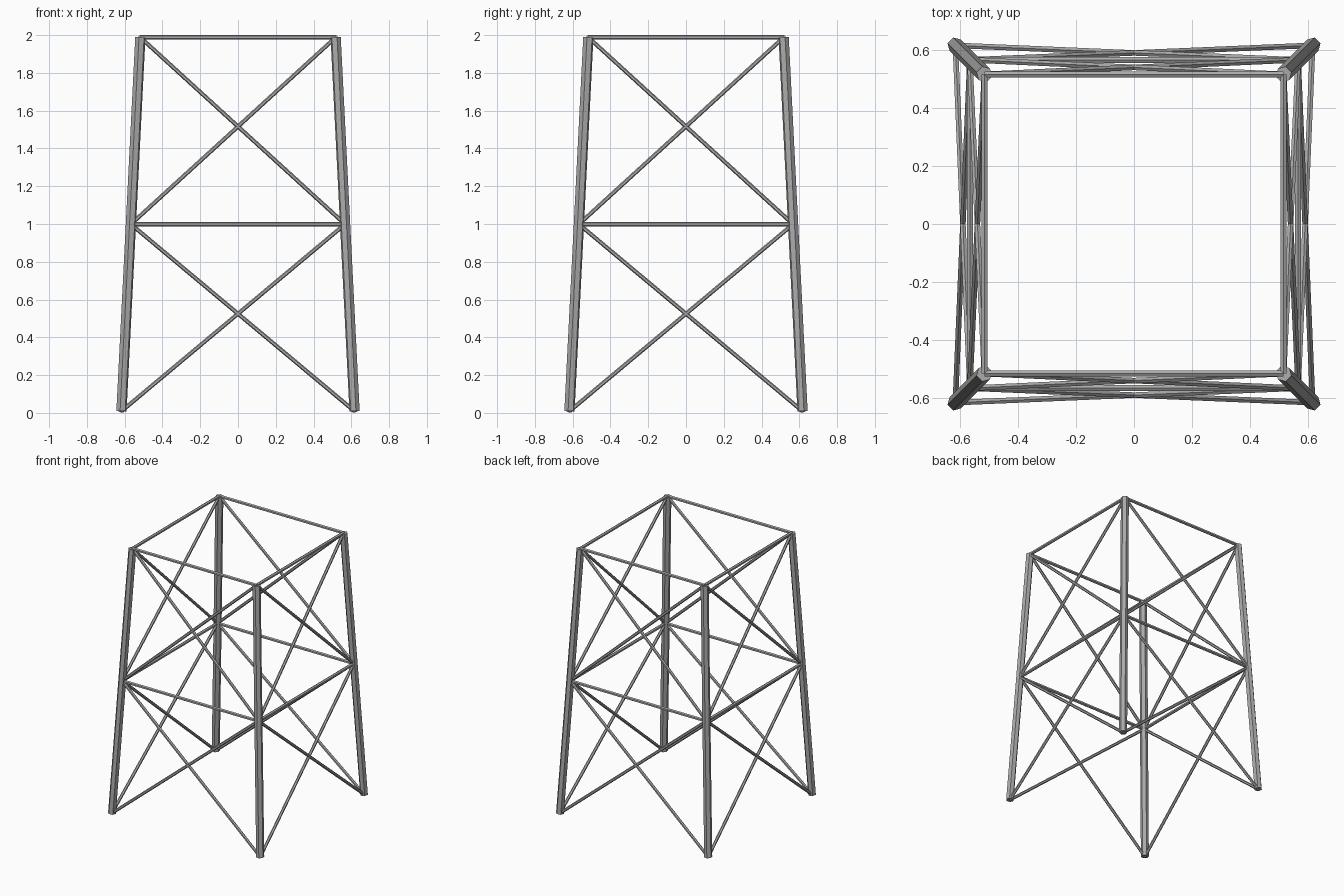
import bpy, bmesh
from math import pi, cos, sin
from mathutils import Vector, Matrix

cube = bpy.data.objects.get("Cube")
if cube:
    bpy.data.objects.remove(cube, do_unlink=True)

steel = bpy.data.materials.new("grey steel")
steel.use_nodes = True
GREY = (0.40, 0.40, 0.40, 1)
steel.diffuse_color = GREY
steel.node_tree.nodes["Principled BSDF"].inputs["Base Color"].default_value = GREY

# joint levels: height and half width of the tapered frame
BASE, MIDDLE, TOP = (0.009, 0.617), (0.999, 0.567), (1.988, 0.517)
LEG_R, BEAM_R, BRACE_R = 0.028, 0.0122, 0.011


def joint(level, sx, sy=-1):
    z, half = level
    return Vector((sx * half, sy * half, z))


def bar(name, start, end, radius, ref, roll=0.0):
    """Capped six-sided bar; ref sets where its first ridge points."""
    axis = (end - start).normalized()
    u = (ref - axis * ref.dot(axis)).normalized()
    v = axis.cross(u)
    bm = bmesh.new()
    rings = []
    for centre in (start, end):
        ring = []
        for i in range(6):
            a = roll + i * pi / 3
            ring.append(bm.verts.new(centre + (u * cos(a) + v * sin(a)) * radius))
        rings.append(ring)
    low, high = rings
    for i in range(6):
        j = (i + 1) % 6
        bm.faces.new((low[i], low[j], high[j], high[i]))
    bm.faces.new(low[::-1])
    bm.faces.new(high)
    mesh = bpy.data.meshes.new(name)
    bm.to_mesh(mesh)
    bm.free()
    mesh.materials.append(steel)
    obj = bpy.data.objects.new(name, mesh)
    bpy.context.collection.objects.link(obj)


up = Vector((0, 0, 1))
sides = ("front", "left", "back", "right")
corners = ("front_left", "back_left", "back_right", "front_right")

for k in range(4):
    turn = Matrix.Rotation(k * pi / 2, 3, 'Z')

    # corner leg, with a flat side facing outward
    bar(corners[k] + "_leg", turn @ joint(BASE, 1), turn @ joint(TOP, 1),
        LEG_R, turn @ Vector((1, -1, 0)), pi / 6)

    # horizontal beams
    for label, level in (("middle", MIDDLE), ("top", TOP)):
        bar(f"{sides[k]}_{label}_beam", turn @ joint(level, -1),
            turn @ joint(level, 1), BEAM_R, up)

    # crossed braces in both bays
    for label, low, high in (("lower", BASE, MIDDLE), ("upper", MIDDLE, TOP)):
        for way, s in (("rising", -1), ("falling", 1)):
            bar(f"{sides[k]}_{label}_{way}_brace", turn @ joint(low, s),
                turn @ joint(high, -s), BRACE_R, up)
